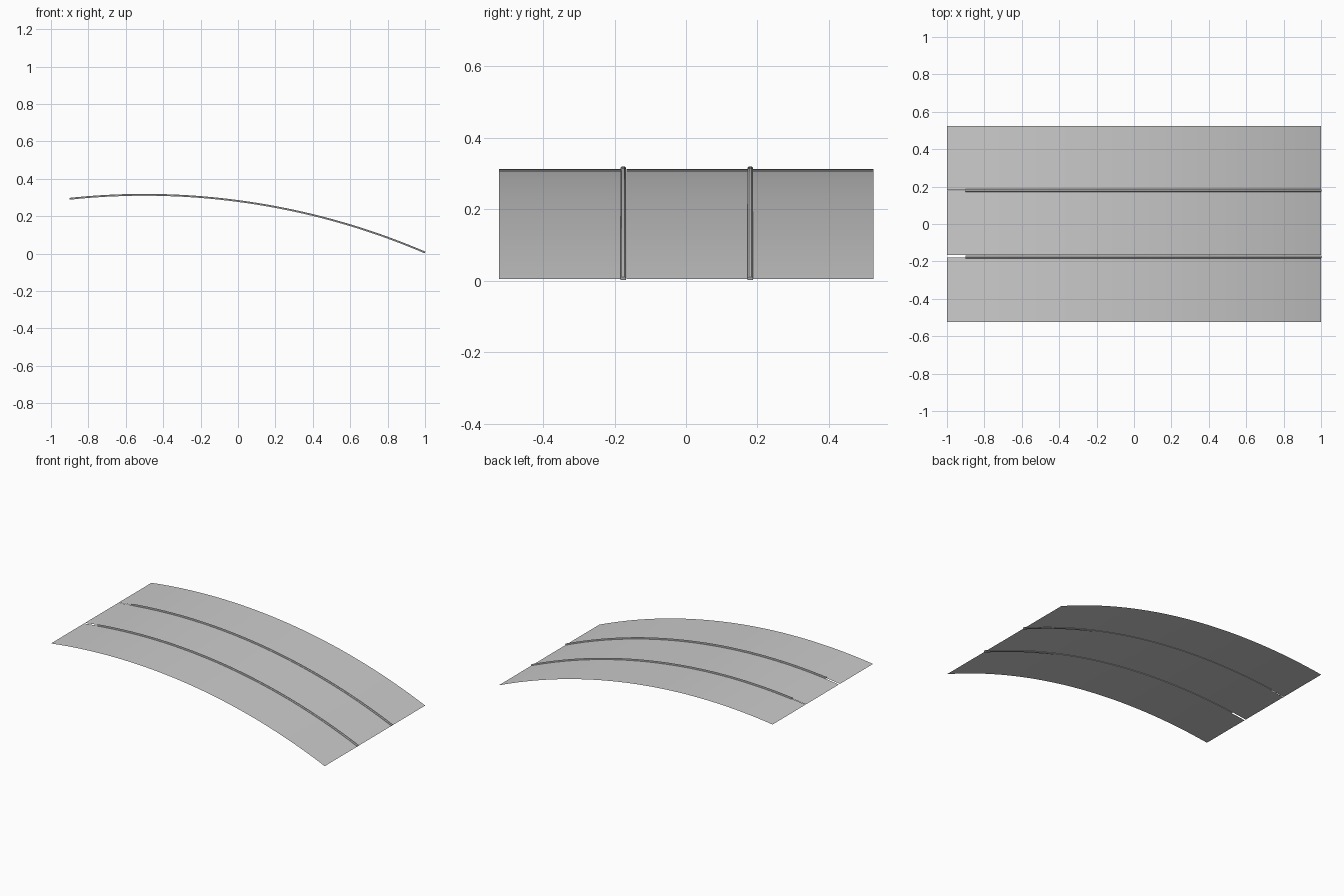
import bpy, bmesh, math

if "Cube" in bpy.data.objects:
    bpy.data.objects.remove(bpy.data.objects["Cube"])

R = 3.8              # radius of the curved roof
APEX_X = -0.5        # highest point of the arc
APEX_Z = 0.3125      # sheet height at the apex


def arc_point(x0, x1, t, offset):
    """Point on the arc between two x positions, pushed outward by offset."""
    a0 = math.asin((x0 - APEX_X) / R)
    a1 = math.asin((x1 - APEX_X) / R)
    a = a0 + (a1 - a0) * t
    r = R + offset
    return APEX_X + r * math.sin(a), APEX_Z - R + r * math.cos(a)


def sweep(name, profile, x0, x1, closed, segs=40):
    """Sweep a (y, outward offset) profile along the arc."""
    bm = bmesh.new()
    rows = []
    for i in range(segs + 1):
        row = []
        for y, o in profile:
            x, z = arc_point(x0, x1, i / segs, o)
            row.append(bm.verts.new((x, y, z)))
        rows.append(row)
    n = len(profile)
    for a, b in zip(rows, rows[1:]):
        for j in range(n if closed else n - 1):
            k = (j + 1) % n
            bm.faces.new((a[j], b[j], b[k], a[k]))
    if closed:
        bm.faces.new(rows[0])
        bm.faces.new(rows[-1][::-1])
        bmesh.ops.recalc_face_normals(bm, faces=bm.faces)
    else:
        bm.normal_update()
        if sum(f.normal.z for f in bm.faces) < 0:
            bmesh.ops.reverse_faces(bm, faces=bm.faces)
    me = bpy.data.meshes.new(name)
    bm.to_mesh(me)
    bm.free()
    ob = bpy.data.objects.new(name, me)
    bpy.context.collection.objects.link(ob)
    bpy.context.view_layer.objects.active = ob
    ob.select_set(True)
    bpy.ops.object.shade_smooth_by_angle(angle=math.radians(30))
    ob.select_set(False)
    return ob


# Three thin curved sheets
for name, y0, y1 in (("front_panel", -0.523, -0.178),
                     ("middle_panel", -0.167, 0.178),
                     ("back_panel", 0.181, 0.525)):
    sweep(name, [(y0, 0), (y1, 0)], -1.0, 1.0, False)

# Joint strips that cover the seams, stopping short of the left end
for name, yc in (("front_joint_strip", -0.176), ("back_joint_strip", 0.180)):
    profile = [(yc - 0.008, -0.003), (yc + 0.008, -0.003), (yc + 0.008, 0.003),
               (yc + 0.004, 0.007), (yc - 0.004, 0.007), (yc - 0.008, 0.003)]
    sweep(name, profile, -0.9, 0.999, True)
